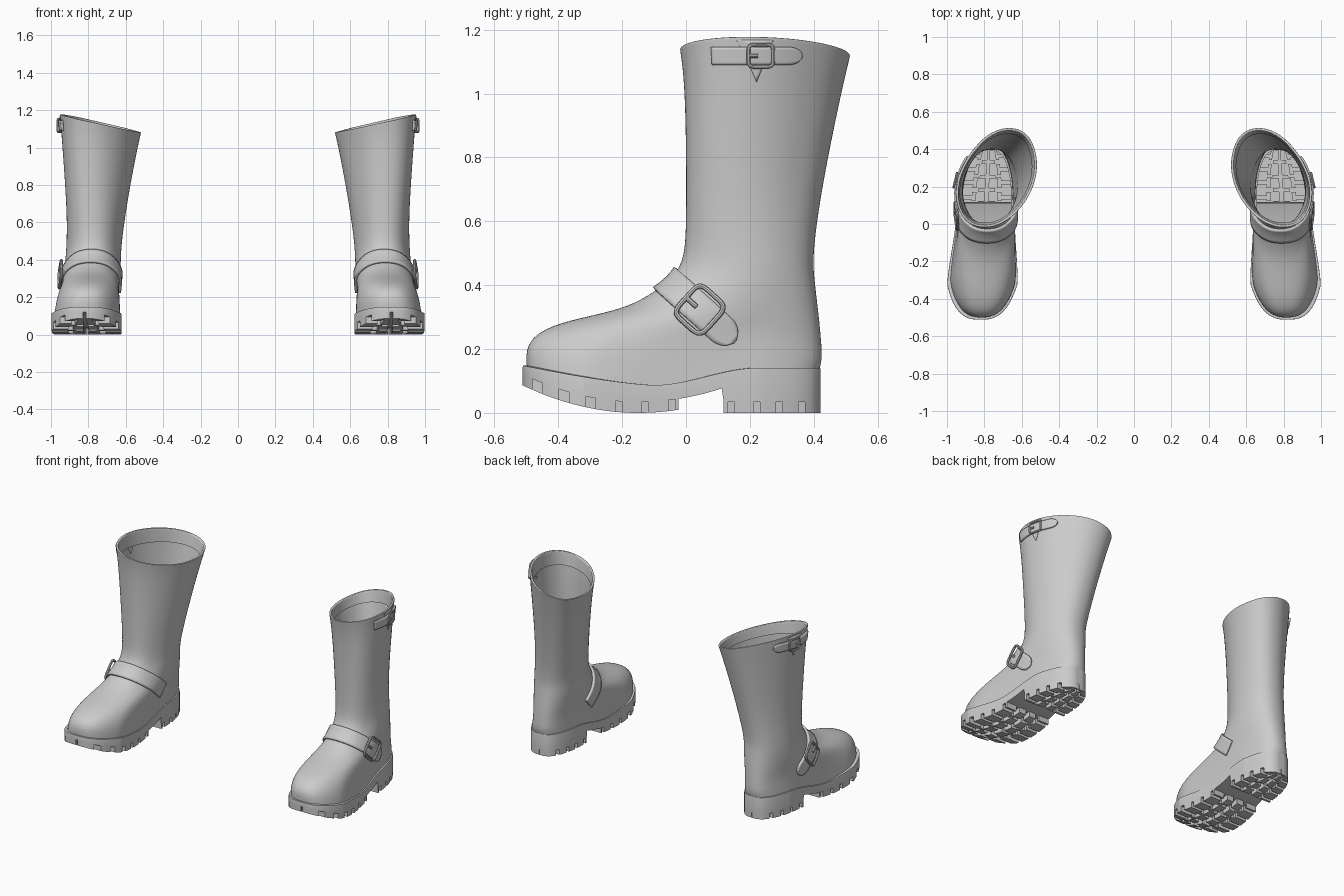
import bpy, bmesh, math
from math import sin, cos, pi, sqrt, radians
from mathutils import Vector
from mathutils.bvhtree import BVHTree

if "Cube" in bpy.data.objects:
    bpy.data.objects.remove(bpy.data.objects["Cube"])


def finish(name, bm, mods=(), angle=40):
    """Make an object, smooth it, add modifiers and mirror it to the other boot."""
    bmesh.ops.recalc_face_normals(bm, faces=bm.faces)
    me = bpy.data.meshes.new(name)
    bm.to_mesh(me)
    bm.free()
    ob = bpy.data.objects.new(name, me)
    bpy.context.collection.objects.link(ob)
    bpy.ops.object.select_all(action='DESELECT')
    ob.select_set(True)
    bpy.context.view_layer.objects.active = ob
    bpy.ops.object.shade_smooth_by_angle(angle=radians(angle))
    for kind, props in mods:
        m = ob.modifiers.new(kind.title(), kind)
        for k, v in props.items():
            setattr(m, k, v)
    ob.modifiers.new("Mirror", 'MIRROR').use_mirror_merge = False
    return ob


def lerp(a, b, s):
    return a + (b - a) * s


def bridge_loops(bm, rings, around=True):
    """Quads between successive rows of vertices."""
    for A, B in zip(rings, rings[1:]):
        n = len(A)
        for i in range(n if around else n - 1):
            j = (i + 1) % n
            bm.faces.new((A[i], A[j], B[j], B[i]))


def half_width(s, front, mid, rear, p):
    """Half width at s (0 toe, 1 heel) from widths at front, middle and rear."""
    k = (min(max(s, .2), .8) - .5) / .3
    w = mid + k * (rear - front) / 2 + k * k * ((front + rear) / 2 - mid)
    return w * (2 * sqrt(max(0, s * (1 - s)))) ** p


def sole_top(y):
    """Welt line: lowest under the arch, rising to toe and heel."""
    if y < -.1:
        return .081 + .061 * ((-.1 - y) / .41) ** 1.4
    q = min(1, (y + .1) / .33)
    return .081 + .054 * q * q * (3 - 2 * q)


def sole_base(y):
    """Underside before the lugs: rockered forefoot, raised shank, level heel."""
    if y > .115:
        return .034
    return .034 + (.66 * (y + .15) ** 2 if y < -.15 else .62 * (y + .15) ** 2)


# Boot upper: foot rings fan from the welt up the instep (front y, front z, back z, front width)
FOOT = [(-.50, .135, .13, .208), (-.505, .20, .17, .205), (-.475, .25, .21, .192),
        (-.40, .287, .25, .174), (-.28, .308, .29, .154), (-.18, .333, .33, .147),
        (-.10, .378, .37, .143), (-.04, .425, .42, .14), (-.003, .485, .48, .14)]
N = 40
bm = bmesh.new()
rings = []


def ring(yf, zf, yb, zb, cf, cb, ws, p, sag=0, tilt=0):
    row = []
    for i in range(N):
        t = 2 * pi * i / N
        s = (1 - cos(t)) / 2
        y, z = lerp(yf, yb, s), lerp(zf, zb, s)
        z += sag * (sole_top(y) - lerp(.142, .135, s)) + tilt * sin(t)
        x = lerp(cf, cb, s) + half_width(s, *ws, p) * (1 if i <= N // 2 else -1)
        row.append(bm.verts.new((x, y, z)))
    rings.append(row)


def shaft_ring(z, inset=0):
    """Leg section: widens, leans inward and tilts towards the top."""
    h = max(0, (z - .5) / .64)
    g, tilt = h ** 1.2, .047 * min(1, max(0, h - .6) / .4)
    w = .141 + .067 * g - inset
    ring(-.02 * h ** 6 + inset, z, .397 + .118 * g - inset, z - .02 * h ** 3,
         .78 + .02 * h, .76 - .094 * h ** .8, (w, w + .004 * (1 - h), w - .01 * h),
         .88 + .07 * h, 0, tilt)


for k, (yf, zf, zb, w) in enumerate(FOOT):
    q = k / 8
    ring(yf, zf, .43 - .033 * q ** 1.5 - (.012 if k == 0 else 0), zb,
         lerp(.817, .78, q), lerp(.775, .76, q), (w, .154 - .007 * q, .154 - .012 * q),
         .75 + .13 * sqrt(q), max(0, 1 - .25 * k))
for z in (.62, .8, .98, 1.08, 1.136, 1.14):
    shaft_ring(z)
# turned-in rim and lining
shaft_ring(1.14, .014)
shaft_ring(1.136, .015)
shaft_ring(1.06, .015)
bridge_loops(bm, rings)
upper = finish("boot_upper", bm, [('SUBSURF', dict(levels=2, render_levels=2))], 180)
bpy.context.view_layer.update()
skin = BVHTree.FromObject(upper, bpy.context.evaluated_depsgraph_get())

# Lugged sole: bottom grid, walls and welt raised from its border, lugs pulled down
Y0, Y1, COLS = -.512, .422, 26
ys = [Y0 + .0006, Y0 + .004] + [Y0 + .0104 * i for i in range(1, 60)]
ys += [.112, .118] + [.122 + .01 * i for i in range(30)] + [Y1 - .004, Y1 - .0006]
bm = bmesh.new()


def along(y):
    s = (y - Y0) / (Y1 - Y0)
    return lerp(.82, .775, s), half_width(s, .22, .162, .163, .72)


rows = []
for y in ys:
    c, w = along(y)
    rows.append([bm.verts.new((c + w * (2 * i / COLS - 1), y, sole_base(y)))
                 for i in range(COLS + 1)])
bridge_loops(bm, rows, False)
lugs = []
for f in bm.faces:
    p = f.calc_center_median()
    c, w = along(p.y)
    u, heel = abs(p.x - c) / w, p.y > .118
    q = (p.y - .135) / .073 if heel else (p.y + .48) / .085
    edge = u > .52 and q % 1 > .3
    middle = .05 < u < .42 and (q + .5) % 1 > .3
    link = u >= .3 and .55 < q % 1 < .8
    if (heel or p.y < -.02) and (edge or middle or link):
        lugs.append(f)
border = [e for e in bm.edges if e.is_boundary]
for lift, inset in ((0, 0), (.006, .006), (.006, .1)):
    r = bmesh.ops.extrude_edge_only(bm, edges=border)
    border = [g for g in r['geom'] if isinstance(g, bmesh.types.BMEdge) and g.is_boundary]
    for v in {v for e in border for v in e.verts}:
        y = v.co.y
        v.co = (lerp(v.co.x, along(y)[0], inset), lerp(y, -.045, inset * .5), sole_top(y) + lift)
r = bmesh.ops.extrude_face_region(bm, geom=lugs)
bmesh.ops.translate(bm, vec=(0, 0, -.034),
                    verts=[g for g in r['geom'] if isinstance(g, bmesh.types.BMVert)])
bmesh.ops.delete(bm, geom=[f for f in lugs if f.is_valid], context='FACES')
finish("lugged_sole", bm, angle=35)


class Band:
    """Maps (angle, offset across, height) onto the boot skin."""
    def __init__(self, c, u, v, n):
        self.c, self.u, self.v, self.n = (Vector(q) for q in (c, u, v, n))

    def at(self, a, w, h=0):
        d = self.u * cos(a) + self.v * sin(a)
        o = self.c + self.n * w
        hit = skin.ray_cast(o + d * .45, -d)[0]
        return (hit if hit else o + d * .2) + d * h

    def strap(self, name, a0, a1, limits, h=.007, thick=.014, steps=48, across=6):
        bm = bmesh.new()
        rows = []
        for i in range(steps + 1):
            lo, hi = limits(i / steps)
            rows.append([bm.verts.new(self.at(lerp(a0, a1, i / steps), lerp(lo, hi, j / across), h))
                         for j in range(across + 1)])
        bridge_loops(bm, rows, False)
        finish(name, bm, [('SOLIDIFY', dict(thickness=thick, offset=0))])

    def buckle(self, name, a, length, height, r, h):
        c = self.at(a, 0, h)
        t = (self.at(a + .15, 0) - self.at(a - .15, 0)).normalized()
        b = (self.n - t * self.n.dot(t)).normalized()
        nor = t.cross(b)

        def rounded(q):
            return math.copysign(abs(q) ** .4, q) / 2
        frame = [c + t * rounded(cos(2 * pi * i / 40)) * length
                 + b * rounded(sin(2 * pi * i / 40)) * height for i in range(40)]
        prong = [c - t * length * .5, c - t * length * .12]
        bm = bmesh.new()
        for pts, closed in ((frame, True), (prong, False)):
            tubes = []
            for i, p in enumerate(pts):
                tan = pts[(i + 1) % len(pts)] - pts[i - 1] if closed else t
                side = tan.normalized().cross(nor)
                tubes.append([bm.verts.new(p + (side * cos(g) + nor * sin(g)) * r)
                              for g in (pi * k / 4 for k in range(8))])
            bridge_loops(bm, tubes + tubes[:1] if closed else tubes)
            if not closed:
                bm.faces.new(tubes[0])
                bm.faces.new(tubes[-1])
        finish(name, bm)


def tipped(hw, start):
    """Strap limits with a rounded end after 'start'."""
    def f(k):
        q = max(0, (k - start) / (1 - start))
        w = hw * max(.15, sqrt(max(0, 1 - q ** 2)))
        return -w, w
    return f


# Instep strap and buckle
instep = Band((.778, .10, .272), (0, -.743, .669), (1, 0, 0), (0, .669, .743))
instep.strap("instep_strap", radians(-98), radians(116), tipped(.047, .9))
instep.buckle("instep_buckle", radians(66), .115, .125, .008, .02)

# Top strap, buckle and gusset on the outer side
top = Band((.73, .25, 1.118), (1, 0, 0), (0, 1, 0), (0, 0, 1))
top.strap("top_strap", radians(-39), radians(35), tipped(.028, .8), .006, .012)
top.buckle("top_buckle", radians(-4), .08, .07, .006, .017)
top.strap("top_gusset", radians(-22), radians(6),
          lambda k: (.045 - .127 * (1 - abs(2 * k - 1)), .05), .001, .004, 20)
